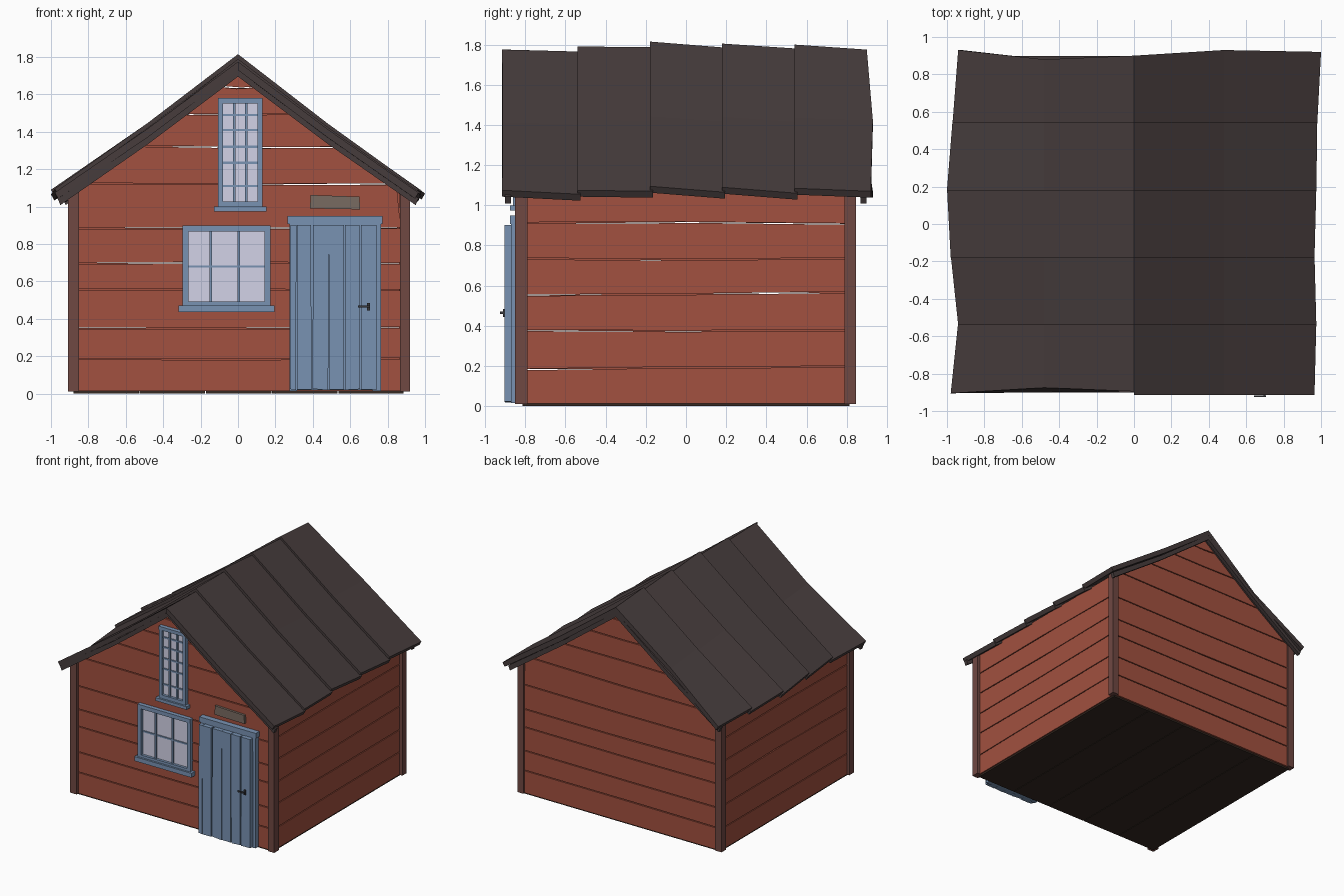
import bpy, bmesh, random

if "Cube" in bpy.data.objects:
    bpy.data.objects.remove(bpy.data.objects["Cube"])

random.seed(4)
COLORS = {
    "red": (0.36, 0.082, 0.05, 1), "post": (0.16, 0.065, 0.055, 1),
    "roof": (0.062, 0.046, 0.046, 1), "blue": (0.19, 0.29, 0.45, 1),
    "glass": (0.65, 0.65, 0.8, 1), "floor": (0.035, 0.022, 0.016, 1),
    "sign": (0.19, 0.145, 0.12, 1), "iron": (0.04, 0.04, 0.045, 1),
}
MATS = {}
for key, col in COLORS.items():
    MATS[key] = bpy.data.materials.new(key)
    MATS[key].diffuse_color = col


def make(name, lofts, color):
    """One object from a list of (ring_a, ring_b) closed solids."""
    bm = bmesh.new()
    for a, b in lofts:
        va, vb = [bm.verts.new(p) for p in a], [bm.verts.new(p) for p in b]
        n = len(va)
        bm.faces.new(va)
        bm.faces.new(vb[::-1])
        for i in range(n):
            j = (i + 1) % n
            bm.faces.new((va[j], va[i], vb[i], vb[j]))
    bmesh.ops.recalc_face_normals(bm, faces=bm.faces)
    me = bpy.data.meshes.new(name)
    bm.to_mesh(me)
    bm.free()
    me.materials.append(MATS[color])
    ob = bpy.data.objects.new(name, me)
    bpy.context.collection.objects.link(ob)
    return ob


def prism(pts, d0, d1, axis="y"):
    """Profile (u, z) extruded along y or x."""
    if axis == "y":
        return [(u, d0, z) for u, z in pts], [(u, d1, z) for u, z in pts]
    return [(d0, u, z) for u, z in pts], [(d1, u, z) for u, z in pts]


def box(x0, x1, y0, y1, z0, z1):
    return prism([(x0, z0), (x1, z0), (x1, z1), (x0, z1)], y0, y1)


def wob(a):
    return random.uniform(-a, a)


def plank_wall(name, seams, width, d0, d1, axis):
    """Horizontal boards between slightly crooked seams; width(z) is the half width."""
    edges = [[z + (wob(0.008) if 0 < k < len(seams) - 1 else 0) for _ in range(3)]
             for k, z in enumerate(seams)]
    boards, gap = [], 0.0035
    for lo, hi in zip(edges, edges[1:]):
        lo, hi = [z + gap for z in lo], [z - gap for z in hi]
        w0, w1, m = width(lo[1]), width(hi[1]), wob(0.15) * width(lo[1])
        boards.append(prism([(-w0, lo[0]), (m, lo[1]), (w0, lo[2]),
                             (w1, hi[2]), (m * w1 / w0, hi[1]), (-w1, hi[0])], d0, d1, axis))
    make(name, boards, "red")


# Walls: gabled front and back, straight sides
def gable(z):
    return max(0.006, min(0.87, (1.735 - z) / 0.73))


GABLE_SEAMS = [0.01, 0.19, 0.355, 0.55, 0.70, 0.89, 1.115, 1.32, 1.49, 1.64, 1.735]
SIDE_SEAMS = [0.01, 0.19, 0.37, 0.56, 0.73, 0.91, 1.09]
plank_wall("front_wall", GABLE_SEAMS, gable, -0.83, -0.79, "y")
plank_wall("back_wall", GABLE_SEAMS, gable, 0.79, 0.83, "y")
plank_wall("right_wall", SIDE_SEAMS, lambda z: 0.80, 0.86, 0.895, "x")
plank_wall("left_wall", SIDE_SEAMS, lambda z: 0.80, -0.89, -0.855, "x")

# Corner posts and floor boards
make("corner_posts", [box(*xs, *ys, 0.012, 1.09) for xs in ((-0.91, -0.85), (0.865, 0.92))
                      for ys in ((-0.85, -0.79), (0.79, 0.845))], "post")
make("floor", [box(-0.88 + i * 0.354, -0.53 + i * 0.354, -0.815, 0.815, 0, 0.03)
               for i in range(5)], "floor")

# Roof: five overlapping tilted boards on each slope
CUTS = [-0.91, -0.54, -0.18, 0.18, 0.54, 0.91]
RIDGE = [(1.775, 1.765), (1.79, 1.788), (1.815, 1.785), (1.805, 1.78), (1.80, 1.775)]
EAVE = [(1.075, 1.055), (1.075, 1.07), (1.095, 1.065), (1.09, 1.06), (1.085, 1.07)]
REACH = {-1: [0.98, 0.94, 0.98, 1.0, 0.97, 0.94], 1: [0.965, 0.975, 0.965, 0.975, 0.98, 1.0]}
FRONT = {-1: (-0.895, -0.875, -0.905), 1: (-0.915, -0.913, -0.915)}
BACK = {-1: (0.90, 0.88, 0.93), 1: (0.90, 0.93, 0.92)}


def roof_ring(s, ys, reach, ridge, eave):
    mid = ridge + (eave - ridge) * 0.48 / reach - 0.013
    t = 0.045
    top = [(0, ys[0], ridge), (s * 0.48, ys[1], mid), (s * reach, ys[2], eave)]
    low = [(s * (reach - 0.018), ys[2], eave - 0.032), (s * 0.48, ys[1], mid - t),
           (0, ys[0], ridge - t)]
    return top + low


for s, side in ((-1, "left"), (1, "right")):
    boards = []
    for i in range(5):
        ya = FRONT[s] if i == 0 else (CUTS[i],) * 3
        yb = BACK[s] if i == 4 else (CUTS[i + 1] + 0.015,) * 3
        boards.append((roof_ring(s, ya, REACH[s][i], RIDGE[i][0], EAVE[i][0]),
                       roof_ring(s, yb, REACH[s][i + 1], RIDGE[i][1], EAVE[i][1])))
    make(side + "_roof_boards", boards, "roof")

# Bargeboards under the roof ends
BARGE = [(0, 1.735), (0.48, 1.375), (0.965, 1.045), (0.95, 1.008), (0.48, 1.335), (0, 1.695)]
make("bargeboards", [prism([(s * x * (0.97 if s < 0 and y0 > 0 else 1), z) for x, z in BARGE],
                           y0, y0 + 0.03)
                     for s in (-1, 1) for y0 in (-0.9, 0.868)], "roof")


# Windows: frame, sill, glazing bars and glass
def window(name, x0, x1, z0, z1, w, bars_x, bars_z, sill):
    yf, yb = -0.86, -0.825
    parts = [box(x0, x0 + w, yf, yb, z0, z1), box(x1 - w, x1, yf, yb, z0, z1),
             box(x0, x1, yf - 0.003, yb, z1 - w, z1), box(x0, x1, yf, yb, z0, z0 + w),
             box(x0 - 0.02, x1 + 0.02, -0.875, yb, *sill)]
    parts += [box(x - 0.007, x + 0.007, -0.85, yb, z0, z1) for x in bars_x]
    parts += [box(x0, x1, -0.847, yb, z - 0.006, z + 0.006) for z in bars_z]
    make(name + "_frame", parts, "blue")
    make(name + "_glass", [box(x0 + 0.01, x1 - 0.01, -0.839, -0.826, z0 + 0.01, z1 - 0.01)], "glass")


window("lower_window", -0.297, 0.175, 0.46, 0.898, 0.032, (-0.145, 0.005), (0.68,), (0.437, 0.472))
window("upper_window", -0.108, 0.132, 1.0, 1.58, 0.028, (-0.02, 0.045),
       (1.11, 1.235, 1.32, 1.41, 1.49), (0.975, 1.0))

# Door: frame behind, upright boards in front, iron handle
make("door_frame", [box(0.275, 0.315, -0.87, -0.825, 0.015, 0.91),
                    box(0.72, 0.765, -0.87, -0.825, 0.015, 0.91),
                    box(0.265, 0.772, -0.875, -0.825, 0.908, 0.95),
                    box(0.3, 0.73, -0.868, -0.825, 0.02, 0.91)], "blue")
SPLITS = [0.275, 0.313, 0.395, 0.485, 0.57, 0.655, 0.745]
door = []
for a, b in zip(SPLITS, SPLITS[1:]):
    t = wob(0.004)
    door.append(prism([(a + 0.003, 0.022 + t), (b - 0.003, 0.022 - t),
                       (b - 0.003 + t, 0.902), (a + 0.003 + t, 0.902)], -0.903 + t / 2, -0.866))
make("door_boards", door, "blue")
make("door_handle", [box(0.69, 0.705, -0.912, -0.9, 0.445, 0.485),
                     box(0.692, 0.703, -0.925, -0.905, 0.46, 0.472),
                     box(0.642, 0.705, -0.925, -0.917, 0.46, 0.471)], "iron")

# Blank plate above the door
make("door_plate", [prism([(0.385, 0.99), (0.652, 0.985), (0.65, 1.053), (0.388, 1.062)],
                          -0.85, -0.828)], "sign")

for m in bpy.data.materials:
    if m.users and not m.is_grease_pencil:
        m.use_nodes = True
        m.node_tree.nodes["Principled BSDF"].inputs["Base Color"].default_value = m.diffuse_color
